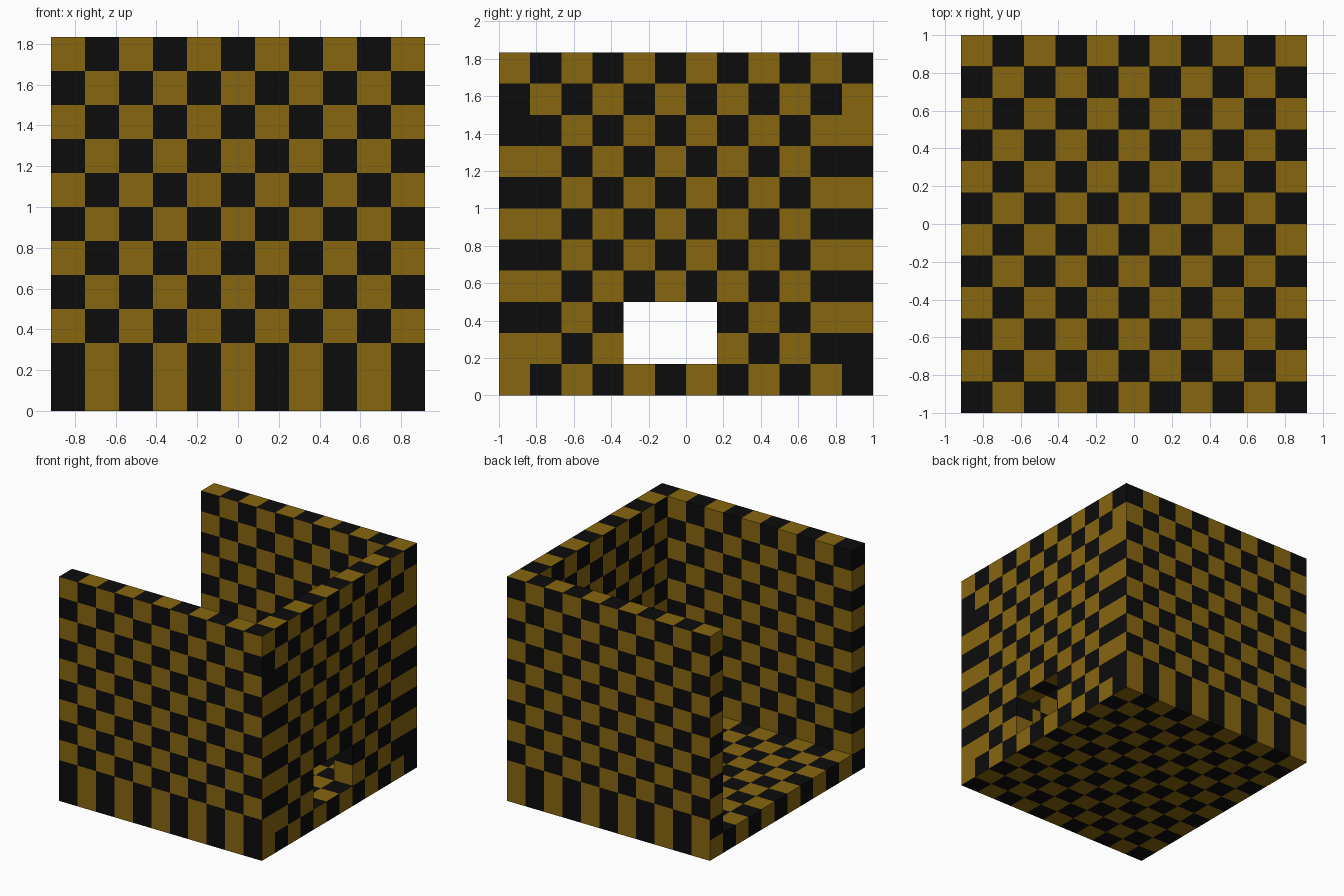
import bpy, bmesh
from mathutils import Vector

if "Cube" in bpy.data.objects:
    bpy.data.objects.remove(bpy.data.objects["Cube"])

NX, NY, NZ = 11, 12, 11          # room size in blocks
S = 2 / NY                       # block edge length


def material(name, rgb):
    m = bpy.data.materials.new(name)
    m.diffuse_color = (*rgb, 1)
    m.use_nodes = True
    m.node_tree.nodes["Principled BSDF"].inputs["Base Color"].default_value = m.diffuse_color
    return m


MATS = [material("black_tile", (0.0038, 0.0038, 0.0038)),
        material("ochre_tile", (0.24, 0.132, 0.0045))]


def box(xs, ys, zs):
    return {(i, j, k) for i in xs for j in ys for k in zs}


# Room parts as sets of blocks; the left side and the top are open
window = box([NX - 1], range(4, 7), range(1, 3))
parts = {
    "floor": box(range(NX), range(NY), [0]),
    "front_wall": box(range(NX), [0], range(1, NZ)),
    "back_wall": box(range(NX), [NY - 1], range(1, NZ)),
    "right_wall": box([NX - 1], range(1, NY - 1), range(1, NZ)) - window,
}
solid = set().union(*parts.values())


def is_ochre(cell, axis, sign):
    """Checker colour of one block face, with the shifts seen at the edges."""
    i, j, k = cell
    odd = (i + j + k) % 2
    if axis == 2:                                  # floor, wall tops, underside
        return odd
    if axis == 1:                                  # front and back faces
        if k == 0 or (j == 0 and sign > 0):
            return odd
        return 1 - odd
    if sign > 0 and j in (0, NY - 1) and 1 <= k <= 8:   # right corner columns
        return odd
    if sign < 0 and i == 0:                        # open left ends
        return odd
    return 1 - odd


def build(name, cells):
    bm = bmesh.new()
    for cell in sorted(cells):
        for axis in range(3):
            for sign in (-1, 1):
                near = list(cell)
                near[axis] += sign
                if tuple(near) in solid:
                    continue
                # One tile on each exposed block face
                u, v = (axis + 1) % 3, (axis + 2) % 3
                corners = []
                for a, b in ((0, 0), (1, 0), (1, 1), (0, 1)):
                    p = Vector(cell)
                    p[axis] += sign > 0
                    p[u] += a
                    p[v] += b
                    p -= Vector((NX / 2, NY / 2, 0))
                    corners.append(bm.verts.new(p * S))
                face = bm.faces.new(corners if sign > 0 else corners[::-1])
                face.material_index = int(is_ochre(cell, axis, sign))
    bmesh.ops.remove_doubles(bm, verts=bm.verts, dist=1e-4)
    mesh = bpy.data.meshes.new(name)
    for m in MATS:
        mesh.materials.append(m)
    bm.to_mesh(mesh)
    bm.free()
    bpy.context.collection.objects.link(bpy.data.objects.new(name, mesh))


for part_name, part_cells in parts.items():
    build(part_name, part_cells)
